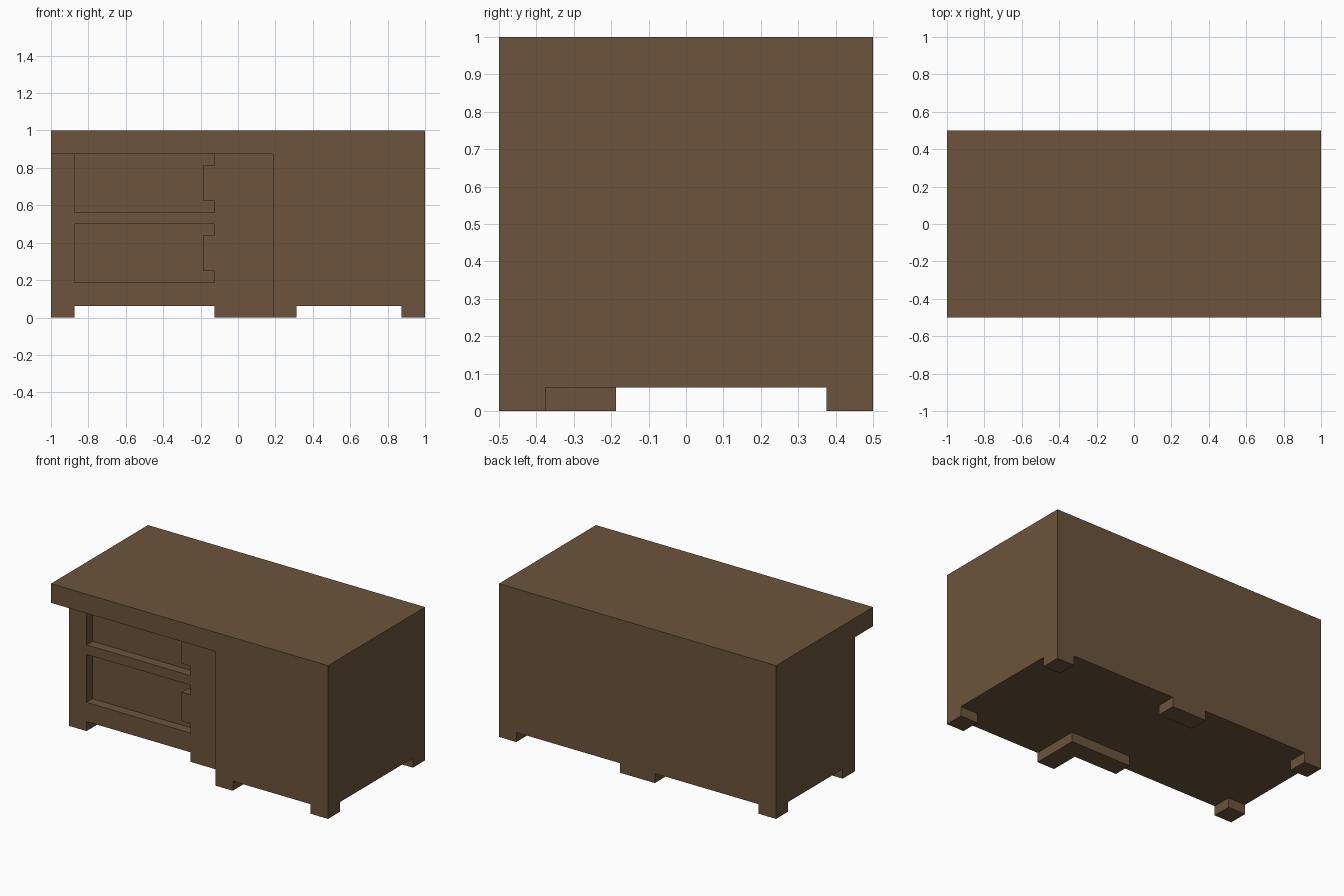
import bpy, bmesh, math

U = 1 / 16  # design grid step

cube = bpy.data.objects.get("Cube")
if cube:
    bpy.data.objects.remove(cube, do_unlink=True)

wood = bpy.data.materials.new("brown_wood")
wood.use_nodes = True
colour = (0.15, 0.088, 0.043, 1)
wood.diffuse_color = colour
wood.node_tree.nodes["Principled BSDF"].inputs["Base Color"].default_value = colour


def prism(name, outline, start, end, along="z"):
    """Extrude an outline given in grid steps: (x, y) along z, or (x, z) along y."""
    bm = bmesh.new()
    place = (lambda a, b, c: (a, b, c)) if along == "z" else (lambda a, b, c: (a, c, b))
    low = [bm.verts.new([n * U for n in place(a, b, start)]) for a, b in outline]
    high = [bm.verts.new([n * U for n in place(a, b, end)]) for a, b in outline]
    bm.faces.new(low)
    bm.faces.new(high)
    for i in range(len(low)):
        j = (i + 1) % len(low)
        bm.faces.new((low[i], low[j], high[j], high[i]))
    bmesh.ops.recalc_face_normals(bm, faces=bm.faces)
    mesh = bpy.data.meshes.new(name)
    bm.to_mesh(mesh)
    bm.free()
    mesh.materials.append(wood)
    obj = bpy.data.objects.new(name, mesh)
    bpy.context.collection.objects.link(obj)
    return obj


def rect(x0, y0, x1, y1):
    return [(x0, y0), (x1, y0), (x1, y1), (x0, y1)]


def combine(target, tool, operation):
    mod = target.modifiers.new(tool.name, "BOOLEAN")
    mod.operation, mod.solver, mod.object = operation, "EXACT", tool
    tool.hide_render = True
    bpy.context.view_layer.objects.active = target
    bpy.ops.object.modifier_apply(modifier=mod.name)
    bpy.data.objects.remove(tool, do_unlink=True)


# Solid desk carcass, with the drawer side set back under the worktop
desk = prism("desk_carcass", rect(-16, -8, 16, 8), 1, 16)
combine(desk, prism("setback", rect(-18, -10, 3, -5), -1, 14), "DIFFERENCE")

# Sunken drawer fronts, each leaving a flush handle block at its inner end
for bottom in (3, 9):
    top = bottom + 5
    sunken = [(-14, bottom), (-2, bottom), (-2, bottom + 1), (-3, bottom + 1),
              (-3, top - 1), (-2, top - 1), (-2, top), (-14, top)]
    combine(desk, prism("drawer_recess", sunken, -6, -4, "y"), "DIFFERENCE")

# Corner feet and the back centre foot
for x, y in ((-16, -5), (14, -8), (-16, 6), (14, 6)):
    combine(desk, prism("corner_foot", rect(x, y, x + 2, y + 2), 0, 2), "UNION")
combine(desk, prism("back_foot", rect(-2, 6, 2, 8), 0, 2), "UNION")

# Angled foot under the step in the front
angled = [(3, -8), (5, -8), (5, -3), (-2, -3), (-2, -5), (3, -5)]
combine(desk, prism("angled_foot", angled, 0, 2), "UNION")

# Merge coplanar faces left by the cuts
bm = bmesh.new()
bm.from_mesh(desk.data)
bmesh.ops.remove_doubles(bm, verts=bm.verts, dist=0.0001)
bmesh.ops.dissolve_limit(bm, angle_limit=math.radians(1), verts=bm.verts, edges=bm.edges)
bm.to_mesh(desk.data)
bm.free()
